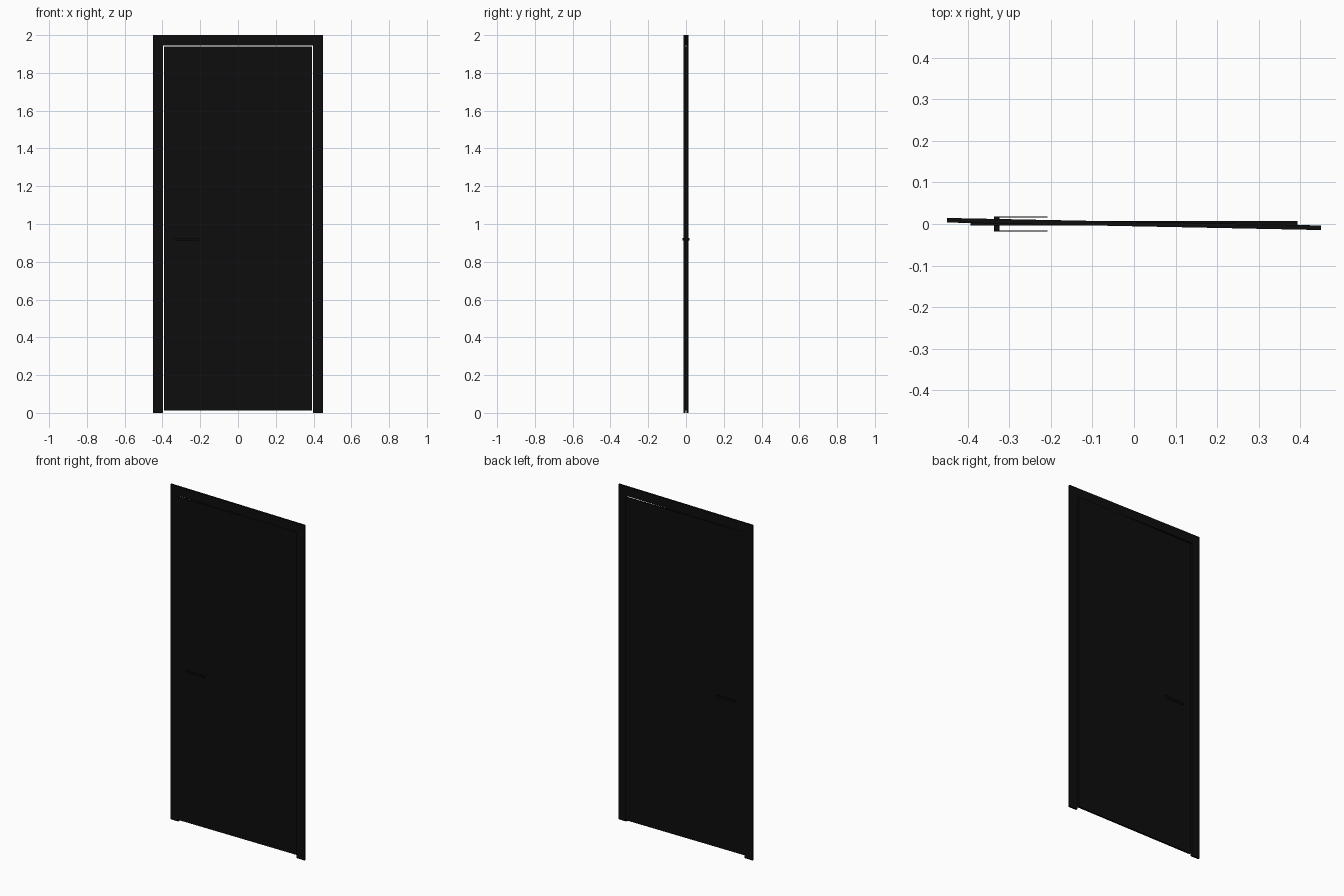
import bpy
import math

cube = bpy.data.objects.get("Cube")
if cube:
    bpy.data.objects.remove(cube, do_unlink=True)

black = bpy.data.materials.new("black")
black.use_nodes = True
colour = (0.004, 0.004, 0.004, 1)
black.diffuse_color = colour
black.node_tree.nodes["Principled BSDF"].inputs["Base Color"].default_value = colour

THICK = 0.011      # thickness of door leaf and frame
OUTER = 0.45       # half width of frame
INNER = 0.397      # half width of opening
HEAD = 1.945       # underside of frame head
HANDLE_X, HANDLE_Z = -0.33, 0.92


def box(name, x, y, z):
    """Box from (low, high) ranges on each axis."""
    mid = [(a + b) / 2 for a, b in (x, y, z)]
    bpy.ops.mesh.primitive_cube_add(size=1, location=mid)
    ob = bpy.context.object
    ob.name = name
    ob.scale = [b - a for a, b in (x, y, z)]
    bpy.ops.object.transform_apply(location=True, rotation=False, scale=True)
    ob.data.materials.append(black)
    return ob


# Door frame, turned slightly against the leaf
depth = (-THICK / 2, THICK / 2)
frame = [
    box("right_jamb", (-OUTER, -INNER), depth, (0, HEAD)),
    box("left_jamb", (INNER, OUTER), depth, (0, HEAD)),
    box("frame_head", (-OUTER, OUTER), depth, (HEAD, 2)),
]
for part in frame:
    part.rotation_euler.z = math.radians(-1.15)
    # cut edges are applied so the whole frame turns about the centre
    part.location = (0, 0, 0)

# Door leaf
box("door_leaf", (-0.393, 0.393), (0.002 - THICK / 2, 0.002 + THICK / 2), (0.013, HEAD - 0.004))

# Handle spindle through the leaf
bpy.ops.mesh.primitive_cylinder_add(vertices=24, radius=0.007, depth=0.036,
                                    location=(HANDLE_X, 0, HANDLE_Z),
                                    rotation=(math.pi / 2, 0, 0))
spindle = bpy.context.object
spindle.name = "handle_spindle"
spindle.data.materials.append(black)
bpy.ops.object.shade_smooth_by_angle()

# Lever on each side
for side, name in ((-1, "front_lever"), (1, "back_lever")):
    y = sorted((side * 0.0155, side * 0.0185))
    box(name, (HANDLE_X, -0.208), y, (HANDLE_Z - 0.007, HANDLE_Z + 0.007))
